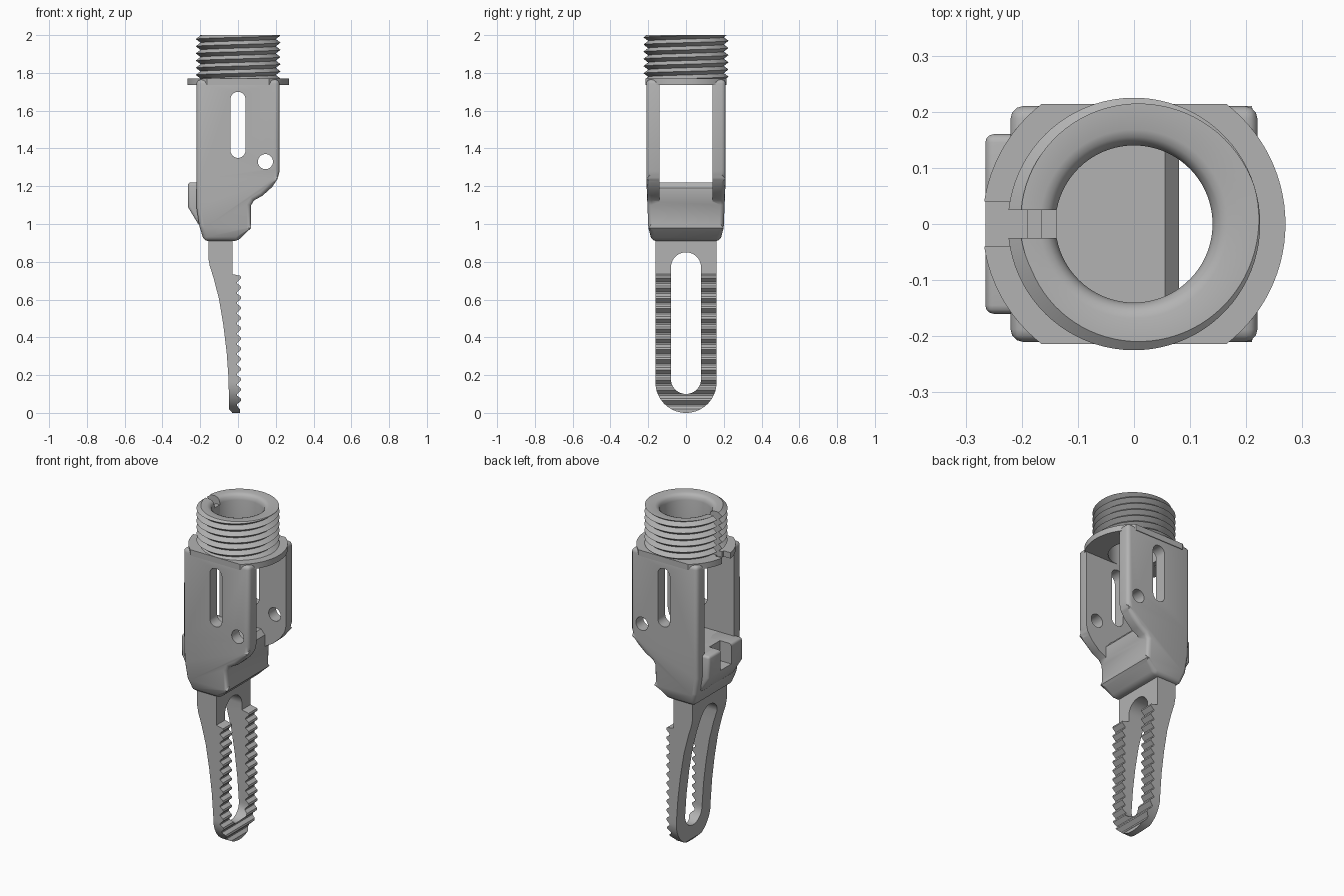
import bpy
import bmesh
from math import cos, sin, pi, sqrt

if "Cube" in bpy.data.objects:
    bpy.data.objects.remove(bpy.data.objects["Cube"])

GREY = (0.45, 0.45, 0.45, 1)
grey = bpy.data.materials.new("plain_grey")
grey.use_nodes = True
grey.diffuse_color = GREY
grey.node_tree.nodes["Principled BSDF"].inputs["Base Color"].default_value = GREY


def finish(bm, name):
    bmesh.ops.recalc_face_normals(bm, faces=bm.faces)
    mesh = bpy.data.meshes.new(name)
    bm.to_mesh(mesh)
    bm.free()
    mesh.materials.append(grey)
    obj = bpy.data.objects.new(name, mesh)
    bpy.context.collection.objects.link(obj)
    return obj


def prism(name, outline, axis, lo, hi):
    """Extrude a 2D outline along an axis."""
    place = {"x": lambda a, b, c: (c, a, b),
             "y": lambda a, b, c: (a, c, b),
             "z": lambda a, b, c: (a, b, c)}[axis]
    bm = bmesh.new()
    face = bm.faces.new([bm.verts.new(place(a, b, lo)) for a, b in outline])
    ext = bmesh.ops.extrude_face_region(bm, geom=[face])["geom"]
    moved = [v for v in ext if isinstance(v, bmesh.types.BMVert)]
    bmesh.ops.translate(bm, verts=moved, vec=place(0, 0, hi - lo))
    return finish(bm, name)


def rect(a0, a1, b0, b1):
    return [(a0, b0), (a1, b0), (a1, b1), (a0, b1)]


def stadium(cx, r, bottom, top, n=20):
    """Upright slot outline with round ends."""
    arc = [pi * i / n for i in range(n + 1)]
    return ([(cx + r * cos(t), top - r + r * sin(t)) for t in arc] +
            [(cx - r * cos(t), bottom + r - r * sin(t)) for t in arc])


def circle(cx, cy, r, n=48):
    return [(cx + r * cos(2 * pi * i / n), cy + r * sin(2 * pi * i / n)) for i in range(n)]


def select(obj):
    bpy.ops.object.select_all(action="DESELECT")
    obj.select_set(True)
    bpy.context.view_layer.objects.active = obj


def apply(obj, kind, **settings):
    mod = obj.modifiers.new(kind.lower(), kind)
    for key, value in settings.items():
        setattr(mod, key, value)
    select(obj)
    bpy.ops.object.modifier_apply(modifier=mod.name)


def cut(obj, cutter, operation="DIFFERENCE"):
    apply(obj, "BOOLEAN", object=cutter, operation=operation, solver="EXACT")
    bpy.data.objects.remove(cutter)


def soften(obj, width, segments=3):
    apply(obj, "BEVEL", width=width, segments=segments, limit_method="ANGLE", angle_limit=0.7)


# Housing: side profile extruded across, tapered at the foot
body = prism("housing", [
    (-0.22, 1.765), (-0.22, 1.09), (-0.205, 0.99), (-0.18, 0.91), (0.0, 0.91),
    (0.07, 0.98), (0.07, 1.1), (0.085, 1.125), (0.13, 1.15), (0.18, 1.195),
    (0.21, 1.24), (0.22, 1.28), (0.22, 1.765)], "y", -0.21, 0.21)
bm = bmesh.new()
bm.from_mesh(body.data)
for height in (0.98, 1.24):
    bmesh.ops.bisect_plane(bm, geom=bm.verts[:] + bm.edges[:] + bm.faces[:],
                           plane_co=(0, 0, height), plane_no=(0, 0, 1))
for v in bm.verts:
    if v.co.z < 0.95:
        v.co.y *= 0.86
    elif v.co.z < 1.239:
        v.co.y *= 0.95 + 0.05 * (v.co.z - 0.98) / 0.26
    elif v.co.z < 0.985:
        v.co.y *= 0.95
bm.to_mesh(body.data)
bm.free()
soften(body, 0.022)

# Rear ledge
ledge = prism("rear_ledge", [(-0.265, 1.22), (-0.265, 1.09), (-0.205, 0.99),
                             (-0.1, 0.99), (-0.1, 1.22)], "y", -0.16, 0.16)
soften(ledge, 0.015)
notch = rect(-0.4, -0.19, -0.05, 0.05)
cut(ledge, prism("cutter", notch, "z", 1.1, 1.4))
cut(body, prism("cutter", notch, "z", 1.1, 1.4))

# Through window with sloped floor edge, side slots and pin holes
cut(body, prism("cutter", [(-1, 1.22), (0.055, 1.22), (0.08, 1.19), (0.08, 1.0),
                           (1, 1.0), (1, 1.9), (-1, 1.9)], "y", -0.14, 0.14))
cut(body, prism("cutter", stadium(0, 0.04, 1.35, 1.7), "y", -1, 1))
cut(body, prism("cutter", circle(0.145, 1.33, 0.04, 32), "y", -1, 1))

# Flange: disc with two flat sides, bore and key slot
flange = prism("flange", [(x, max(-0.215, min(0.215, y))) for x, y in circle(0, 0, 0.27, 96)
                          if abs(y) < 0.222], "z", 1.735, 1.77)
cut(flange, prism("cutter", circle(0, 0, 0.142, 64), "z", 1.6, 1.9))
cut(flange, prism("cutter", rect(-0.4, -0.222, -0.04, 0.04), "z", 1.6, 1.9))
cut(flange, prism("cutter", rect(-0.4, -0.165, -0.025, 0.025), "z", 1.6, 1.9))


# Threaded neck: helical tube left open at the key slot
def thread_radius(z, turn, pitch):
    phase = ((z - 1.77) / pitch - turn) % 1
    return 0.2 + 0.025 * (1 - abs(2 * phase - 1))


def threaded_neck(columns=80, pitch=0.038, half_slot=0.025):
    bm = bmesh.new()
    rings = []
    for j in range(columns + 1):
        turn = j / columns
        section = [(0.2, 1.737)]
        for k in range(-2, 15):
            z = min(2.0, max(1.77, 1.77 + (k / 2 + turn) * pitch))
            section.append((thread_radius(z, turn, pitch), z))
        section += [(0.168, 2.0), (0.155, 1.995), (0.145, 1.985), (0.14, 1.965), (0.14, 1.737)]
        ring = []
        for r, z in section:
            if j in (0, columns):
                y = half_slot if j else -half_slot
                x = -sqrt(r * r - y * y)
            else:
                a = -pi + 0.12 + (2 * pi - 0.24) * turn
                x, y = r * cos(a), r * sin(a)
                if x < 0 and abs(y) < half_slot:
                    y = half_slot if y > 0 else -half_slot
            ring.append(bm.verts.new((x, y, z)))
        rings.append(ring)
    n = len(rings[0])
    for one, two in zip(rings, rings[1:]):
        for i in range(n):
            bm.faces.new((one[i], two[i], two[(i + 1) % n], one[(i + 1) % n]))
    bm.faces.new(rings[0])
    bm.faces.new(rings[-1])
    bmesh.ops.remove_doubles(bm, verts=bm.verts, dist=0.00005)
    return finish(bm, "threaded_neck")


neck = threaded_neck()
slot_wall = prism("slot_inner_wall", rect(-0.165, -0.138, -0.03, 0.03), "z", 1.737, 1.955)

# Toothed jaw: side profile, rounded tip, long slot
TEETH, STEP, TOP = 13, 0.054, 0.735
profile = [(-0.03, 0.95), (-0.03, TOP)]
for i in range(TEETH):
    z = TOP - i * STEP
    profile += [(0.014, z - 0.010), (0.017, z - 0.021), (-0.005, z - 0.042), (-0.005, z - 0.050)]
profile += [(0.01, 0.02), (0.01, 0.0), (-0.03, 0.0), (-0.047, 0.02), (-0.05, 0.18),
            (-0.06, 0.32), (-0.077, 0.46), (-0.1, 0.6), (-0.128, 0.71),
            (-0.15, 0.78), (-0.157, 0.82), (-0.157, 0.95)]
jaw = prism("toothed_jaw", profile, "y", -0.2, 0.2)
cut(jaw, prism("cutter", stadium(0, 0.162, 0.0, 1.3, 32), "x", -1, 1), "INTERSECT")
cut(jaw, prism("cutter", stadium(0, 0.08, 0.1, 0.85), "x", -1, 1))

for part in (body, ledge, flange, neck, slot_wall, jaw):
    select(part)
    bpy.ops.object.shade_smooth_by_angle(angle=0.6)
